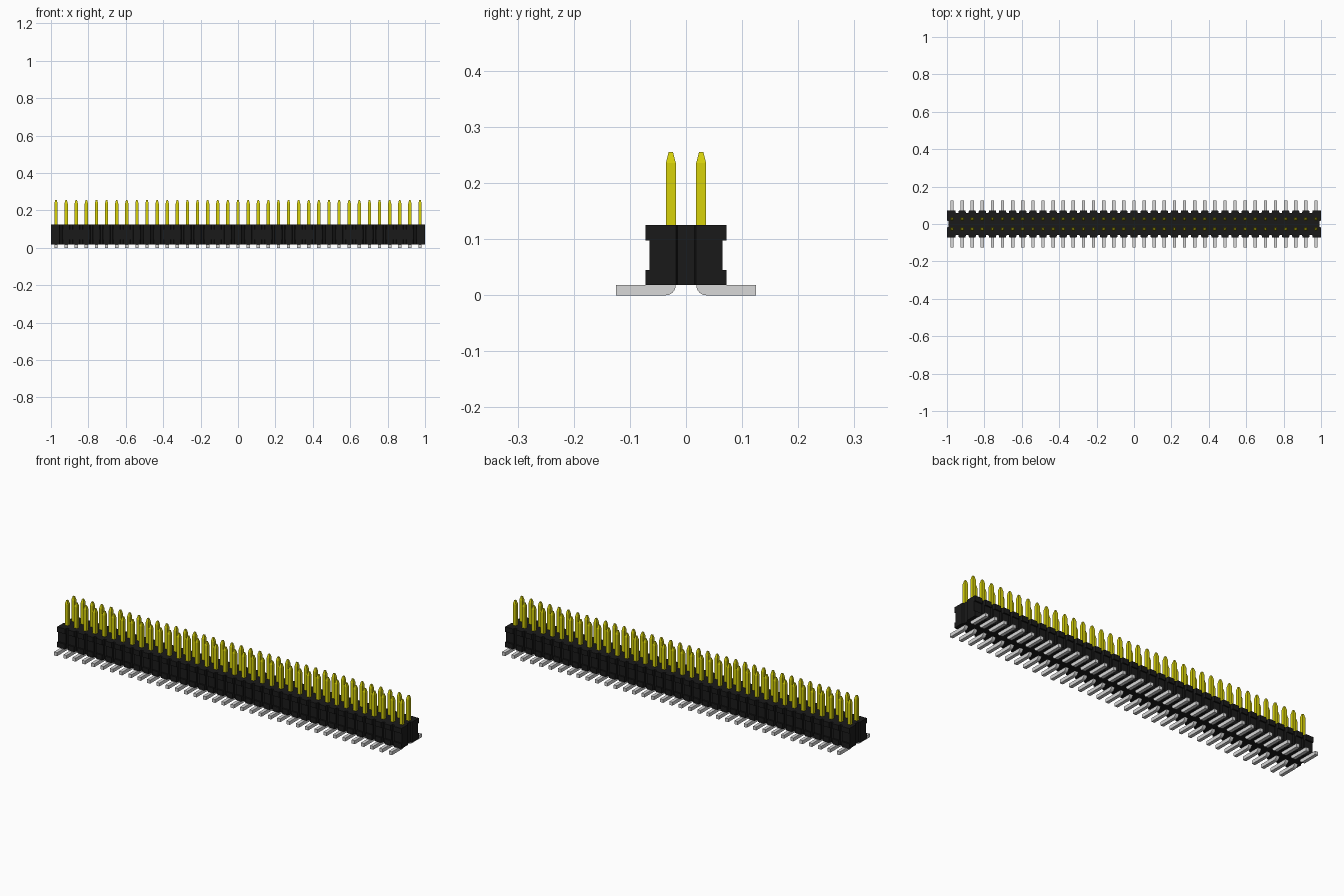
import bpy, bmesh, math

cube = bpy.data.objects.get("Cube")
if cube:
    bpy.data.objects.remove(cube, do_unlink=True)

COUNT = 37
PITCH = 2 / COUNT
PIN = 0.0088          # half width of a pin
BASE, TOP = 0.018, 0.125


def material(name, color):
    m = bpy.data.materials.new(name)
    m.use_nodes = True
    m.diffuse_color = (*color, 1)
    m.node_tree.nodes["Principled BSDF"].inputs["Base Color"].default_value = (*color, 1)
    return m


black = material("black plastic", (0.0103, 0.0103, 0.0103))
gold = material("gold plating", (0.69, 0.65, 0.003))
tin = material("tin plating", (0.69, 0.69, 0.69))


def finish(bm, name, mat):
    bmesh.ops.recalc_face_normals(bm, faces=bm.faces)
    mesh = bpy.data.meshes.new(name)
    bm.to_mesh(mesh)
    bm.free()
    mesh.materials.append(mat)
    ob = bpy.data.objects.new(name, mesh)
    bpy.context.collection.objects.link(ob)
    return ob


def loft(bm, rings):
    """Skin a stack of equal-length point rings and cap both ends."""
    rings = [[bm.verts.new(p) for p in ring] for ring in rings]
    for a, b in zip(rings, rings[1:]):
        for i in range(len(a)):
            j = (i + 1) % len(a)
            bm.faces.new((a[i], a[j], b[j], b[i]))
    bm.faces.new(rings[0])
    bm.faces.new(rings[-1])


def repeat(ob):
    arr = ob.modifiers.new("row", 'ARRAY')
    arr.count = COUNT
    arr.use_relative_offset = False
    arr.use_constant_offset = True
    arr.constant_offset_displace = (PITCH, 0, 0)


# Housing plan: square corners, a steep-walled notch between positions on the
# long sides, and a shallow groove in the middle of each end
W, RECESS = 0.0725, 0.065
NOTCH_DEPTH, MOUTH, FLOOR = 0.014, 0.0095, 0.006


def half_plan(limit):
    """Front side from left to right, cut back to the given depth."""
    mouth = MOUTH - (MOUTH - FLOOR) * (W - limit) / NOTCH_DEPTH
    floor = -W + NOTCH_DEPTH
    pts = [(-1, -limit)]
    for i in range(1, COUNT):
        x = -1 + i * PITCH
        pts += [(x - mouth, -limit), (x - FLOOR, floor), (x + FLOOR, floor), (x + mouth, -limit)]
    return pts + [(1, -limit)]


def plan(limit, z):
    pts = half_plan(limit) + [(1, -0.018), (0.992, -0.015), (0.992, 0.015), (1, 0.018)]
    return [(x, y, z) for x, y in pts + [(-x, -y) for x, y in pts]]


bm = bmesh.new()
loft(bm, [plan(W, BASE), plan(W, 0.045), plan(RECESS, 0.045),
          plan(RECESS, 0.098), plan(W, 0.098), plan(W, TOP)])
bmesh.ops.remove_doubles(bm, verts=bm.verts, dist=1e-6)
finish(bm, "housing", black)


# Pins: square posts with a tapered tip, and bent feet below
def square(x, y, h, z):
    return [(x + a * h, y + b * h, z) for a, b in ((-1, -1), (1, -1), (1, 1), (-1, 1))]


X0 = -1 + PITCH / 2
for side, label in ((-1, "front"), (1, "back")):
    y = side * PITCH / 2
    bm = bmesh.new()
    loft(bm, [square(X0, y, PIN, TOP - 0.01), square(X0, y, PIN, 0.236),
              square(X0, y, 0.004, 0.255)])
    repeat(finish(bm, label + "_pins", gold))

    # Foot profile with a rounded inner heel
    inner, r = 0.0185, 0.0175
    prof = [(0.125, BASE), (0.125, 0)]
    for k in range(7):
        t = math.radians(90 * k / 6)
        prof.append((inner + r - r * math.sin(t), r - r * math.cos(t)))
    prof.append((inner, BASE + 0.004))
    prof.append((inner + 2 * PIN, BASE + 0.004))
    prof.append((inner + 2 * PIN, BASE))
    bm = bmesh.new()
    loft(bm, [[(X0 + s * PIN, side * py, pz) for py, pz in prof] for s in (-1, 1)])
    repeat(finish(bm, label + "_feet", tin))
